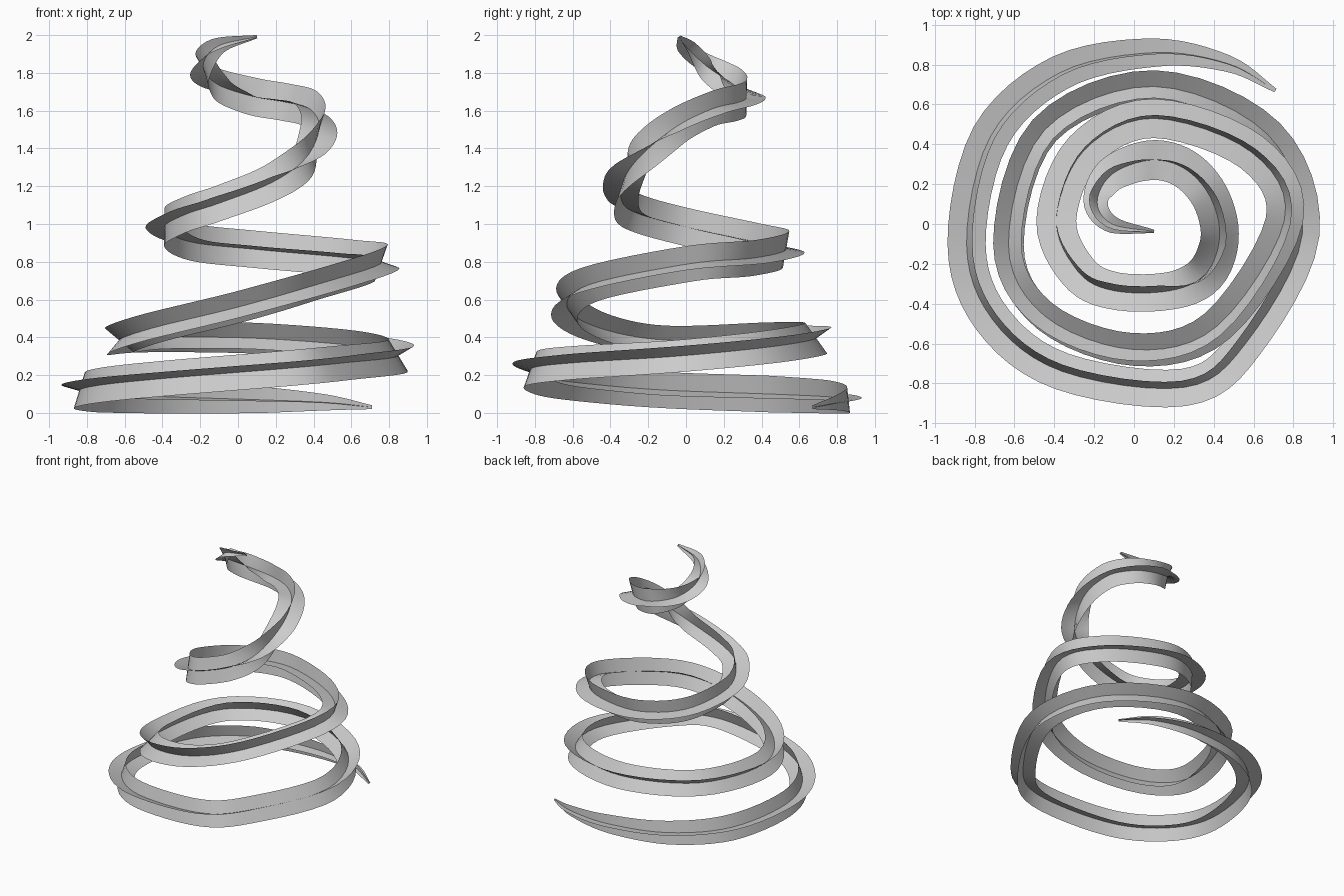
import bpy, math
from mathutils import Vector

if "Cube" in bpy.data.objects:
    bpy.data.objects.remove(bpy.data.objects["Cube"])

# spine stations from the bottom end to the top end
SPINE = [
    (0.71, 0.67, 0.03), (0.47, 0.805, 0.055), (0.10, 0.86, 0.07), (-0.37, 0.76, 0.085),
    (-0.72, 0.44, 0.10), (-0.84, -0.10, 0.12), (-0.71, -0.48, 0.15), (-0.36, -0.74, 0.185),
    (0.25, -0.82, 0.235), (0.56, -0.60, 0.265), (0.845, -0.05, 0.30), (0.67, 0.45, 0.35),
    (0.10, 0.69, 0.395), (-0.45, 0.47, 0.40), (-0.63, -0.10, 0.385), (-0.45, -0.46, 0.45),
    (0, -0.63, 0.56), (0.42, -0.51, 0.68), (0.755, 0.02, 0.79), (0.59, 0.36, 0.82),
    (0.10, 0.53, 0.865), (-0.25, 0.37, 0.905), (-0.39, 0.02, 0.98), (-0.28, -0.24, 1.05),
    (-0.10, -0.335, 1.11), (0.18, -0.335, 1.22), (0.36, -0.25, 1.35), (0.43, -0.06, 1.51),
    (0.38, 0.14, 1.61), (0.25, 0.28, 1.645), (0.08, 0.32, 1.675), (-0.11, 0.25, 1.74),
    (-0.185, 0.11, 1.835), (-0.11, 0, 1.94), (0.10, -0.037, 1.992),
]
# (station, value) keys: blade half width and roll in degrees
WIDTH = [(0, 0.01), (1, 0.042), (2, 0.072), (3, 0.09), (4, 0.1), (30, 0.1), (31, 0.092),
         (32, 0.075), (33, 0.05), (34, 0.01)]
ROLL = [(0, 0), (5, 17), (8, 20), (10, 31), (14, 40), (18, 70), (22, 90), (24, 110),
        (25, 110), (27, 72), (28, 73), (30, 90), (32, 60), (34, 60)]
STEPS = 6


def keyed(keys, s):
    """Linear blend between keys."""
    for (a, u), (b, v) in zip(keys, keys[1:]):
        if s <= b:
            return u + (v - u) * (s - a) / (b - a)
    return keys[-1][1]


def smooth_path(pts):
    """Catmull-Rom spline through all stations."""
    v = [Vector(p) for p in pts]
    v = [2 * v[0] - v[1]] + v + [2 * v[-1] - v[-2]]
    out = []
    for i in range(1, len(v) - 2):
        a, b, c, d = v[i - 1:i + 3]
        for k in range(STEPS):
            t = k / STEPS
            out.append(0.5 * (2 * b + (c - a) * t + (2 * a - 5 * b + 4 * c - d) * t * t
                              + (3 * b - a - 3 * c + d) * t ** 3))
    return out + [v[-2]]


path = smooth_path(SPINE)


def ribbon(name, turn):
    """Flat strip along the spine, rolled about it by an extra angle."""
    verts, faces = [], []
    last = len(path) - 1
    for i, c in enumerate(path):
        tan = (path[min(i + 1, last)] - path[max(i - 1, 0)]).normalized()
        out = Vector((tan.y, -tan.x, 0)).normalized()
        up = out.cross(tan)
        ang = math.radians(keyed(ROLL, i / STEPS) + turn)
        side = (out * math.cos(ang) + up * math.sin(ang)) * keyed(WIDTH, i / STEPS)
        verts += [c - side, c, c + side]
    for i in range(last):
        for a in (3 * i, 3 * i + 1):
            faces.append((a, a + 1, a + 4, a + 3))
    me = bpy.data.meshes.new(name)
    me.from_pydata([tuple(x) for x in verts], [], faces)
    me.polygons.foreach_set("use_smooth", [True] * len(faces))
    ob = bpy.data.objects.new(name, me)
    bpy.context.collection.objects.link(ob)


# two crossed blades make the garland
ribbon("garland_flat_blade", 0)
ribbon("garland_upright_blade", 90)
